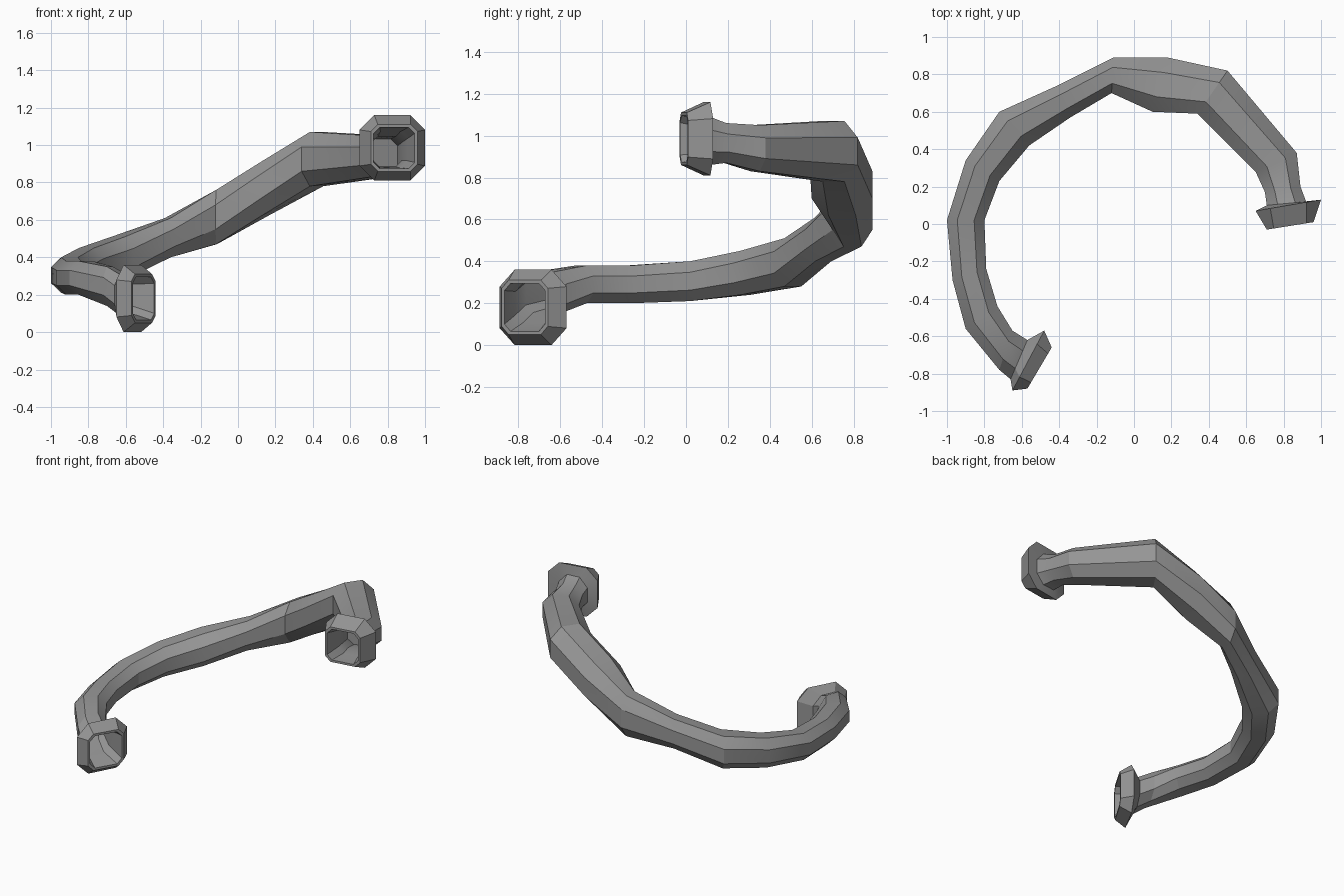
import bpy
import bmesh
from mathutils import Vector

default_cube = bpy.data.objects.get("Cube")
if default_cube:
    bpy.data.objects.remove(default_cube, do_unlink=True)

# Single grey clay-like colour
grey = bpy.data.materials.new("plain grey")
grey.use_nodes = True
colour = (0.3, 0.3, 0.3, 1.0)
grey.diffuse_color = colour
grey.node_tree.nodes["Principled BSDF"].inputs["Base Color"].default_value = colour


def cross_section(station, corner=0.45, scale=1.0):
    """Eight-sided upright ring between an outer and an inner side."""
    outer_x, outer_y, inner_x, inner_y, low, high = station
    outer = Vector((outer_x, outer_y, 0))
    inner = Vector((inner_x, inner_y, 0))
    middle = (outer + inner) / 2 + Vector((0, 0, (low + high) / 2))
    across = (outer - inner) / 2 * scale
    upward = Vector((0, 0, (high - low) / 2 * scale))
    quarter = [(1, corner), (corner, 1)]
    profile = quarter + [(-a, b) for a, b in reversed(quarter)]
    profile += [(-a, -b) for a, b in profile]
    return [middle + across * a + upward * b for a, b in profile]


def loft(name, rings, cap_end=False):
    """Skin a row of rings into one open tube."""
    bm = bmesh.new()
    loops = [[bm.verts.new(point) for point in ring] for ring in rings]
    for first, second in zip(loops, loops[1:]):
        for i in range(len(first)):
            j = (i + 1) % len(first)
            bm.faces.new((first[i], first[j], second[j], second[i]))
    if cap_end:
        bm.faces.new(loops[-1])
    bmesh.ops.recalc_face_normals(bm, faces=bm.faces)
    mesh = bpy.data.meshes.new(name)
    bm.to_mesh(mesh)
    bm.free()
    mesh.materials.append(grey)
    obj = bpy.data.objects.new(name, mesh)
    bpy.context.collection.objects.link(obj)
    bpy.ops.object.select_all(action="DESELECT")
    obj.select_set(True)
    bpy.context.view_layer.objects.active = obj
    bpy.ops.object.shade_smooth_by_angle(angle=0.4)
    return obj


# Curved rising pipe: outer x, y, inner x, y, lowest z, highest z
stations = [
    (-0.66, -0.83, -0.57, -0.62, 0.09, 0.31),
    (-0.72, -0.78, -0.65, -0.57, 0.14, 0.35),
    (-0.90, -0.56, -0.73, -0.44, 0.20, 0.38),
    (-0.97, -0.30, -0.79, -0.24, 0.20, 0.38),
    (-1.00, 0.02, -0.80, 0.02, 0.21, 0.40),
    (-0.90, 0.34, -0.72, 0.23, 0.24, 0.45),
    (-0.72, 0.60, -0.56, 0.42, 0.28, 0.51),
    (-0.41, 0.74, -0.34, 0.57, 0.40, 0.61),
    (-0.11, 0.89, -0.12, 0.70, 0.47, 0.76),
    (0.18, 0.89, 0.10, 0.60, 0.62, 0.91),
    (0.50, 0.82, 0.34, 0.59, 0.78, 1.07),
    (0.87, 0.38, 0.65, 0.28, 0.83, 1.05),
    (0.89, 0.20, 0.70, 0.17, 0.87, 1.06),
    (0.92, 0.12, 0.71, 0.10, 0.86, 1.09),
]
loft("curved_pipe", [cross_section(s) for s in stations])


# Flared hollow sockets: neck, wide collar, narrow lip, then the bore
def socket(name, neck, collar, lip, bore):
    rings = [
        cross_section(neck),
        cross_section(collar, 0.55),
        cross_section(lip, 0.7),
        cross_section(lip, 0.7, 0.88),
    ]
    rings += [cross_section(s, 0.6, 0.85) for s in bore]
    loft(name, rings, cap_end=True)


socket(
    "lower_socket",
    stations[0],
    (-0.65, -0.89, -0.48, -0.57, 0.00, 0.36),
    (-0.57, -0.88, -0.44, -0.66, 0.05, 0.31),
    stations[:3],
)
socket(
    "upper_socket",
    stations[-1],
    (1.00, 0.13, 0.65, 0.07, 0.81, 1.16),
    (0.96, 0.01, 0.71, -0.03, 0.86, 1.11),
    stations[:-4:-1],
)
